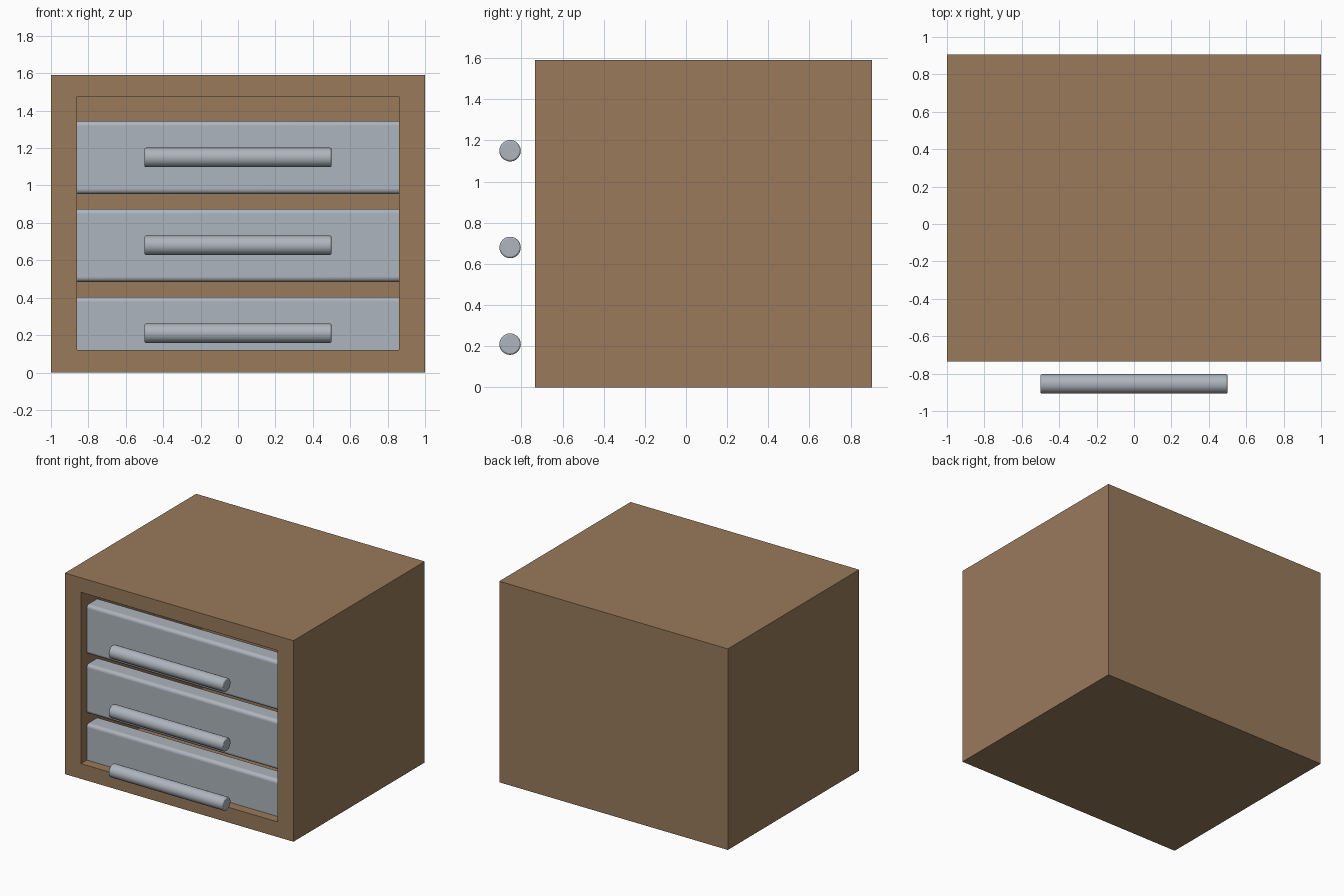
import bpy, bmesh, math
from mathutils import Matrix

if "Cube" in bpy.data.objects:
    bpy.data.objects.remove(bpy.data.objects["Cube"])


def material(name, rgb):
    m = bpy.data.materials.new(name)
    m.diffuse_color = (*rgb, 1)
    m.use_nodes = True
    m.node_tree.nodes["Principled BSDF"].inputs["Base Color"].default_value = m.diffuse_color
    return m


WOOD = material("brown wood", (0.32, 0.195, 0.105))
METAL = material("pale metal", (0.42, 0.46, 0.51))


def finish(bm, name, mat, bevel=0, segments=1):
    """Turn a bmesh into an object, with optional rounded, smooth edges."""
    bmesh.ops.recalc_face_normals(bm, faces=bm.faces)
    mesh = bpy.data.meshes.new(name)
    bm.to_mesh(mesh)
    bm.free()
    mesh.materials.append(mat)
    ob = bpy.data.objects.new(name, mesh)
    bpy.context.collection.objects.link(ob)
    if bevel:
        mod = ob.modifiers.new("rounded_edges", 'BEVEL')
        mod.width, mod.segments = bevel, segments
        mod.limit_method = 'ANGLE'
        mod.angle_limit = math.radians(40)
        bpy.ops.object.select_all(action='DESELECT')
        ob.select_set(True)
        bpy.context.view_layer.objects.active = ob
        bpy.ops.object.shade_smooth_by_angle(angle=math.radians(35))
    return ob


def box(bm, x, y0, y1, z0, z1):
    """Add a box symmetric in x and return its faces."""
    mat = Matrix.Translation((0, (y0 + y1) / 2, (z0 + z1) / 2)) @ \
        Matrix.Diagonal((2 * x, y1 - y0, z1 - z0, 1))
    verts = bmesh.ops.create_cube(bm, size=1, matrix=mat)["verts"]
    return list({f for v in verts for f in v.link_faces})


# Cabinet: box with its front face inset to a frame and pushed inwards
FRONT, BACK, HEIGHT = -0.735, 0.905, 1.59
bm = bmesh.new()
faces = box(bm, 1, FRONT, BACK, 0, HEIGHT)
front = min(faces, key=lambda f: f.calc_center_median().y)
bmesh.ops.inset_region(bm, faces=[front], thickness=0.1)
for v in front.verts:
    v.co.x = math.copysign(0.86, v.co.x)
    v.co.z = 1.475 if v.co.z > HEIGHT / 2 else 0.12
cavity = bmesh.ops.extrude_face_region(bm, geom=[front])
for v in (g for g in cavity["geom"] if isinstance(g, bmesh.types.BMVert)):
    v.co.y = 0.78
if front.is_valid:
    bmesh.ops.delete(bm, geom=[front], context='FACES_ONLY')
finish(bm, "cabinet", WOOD)

# Drawers: rounded front panels let into the side walls, each with a bar handle
for name, z in (("bottom", 0.21), ("middle", 0.68), ("top", 1.15)):
    bm = bmesh.new()
    box(bm, 0.93, -0.66, -0.51, z - 0.195, z + 0.195)
    finish(bm, name + "_drawer", METAL, 0.025, 4)

    bm = bmesh.new()
    bmesh.ops.create_cone(
        bm, cap_ends=True, segments=32, radius1=0.052, radius2=0.052, depth=1,
        matrix=Matrix.Translation((0, -0.855, z)) @ Matrix.Rotation(math.pi / 2, 4, 'Y'))
    finish(bm, name + "_handle", METAL, 0.008, 2)
